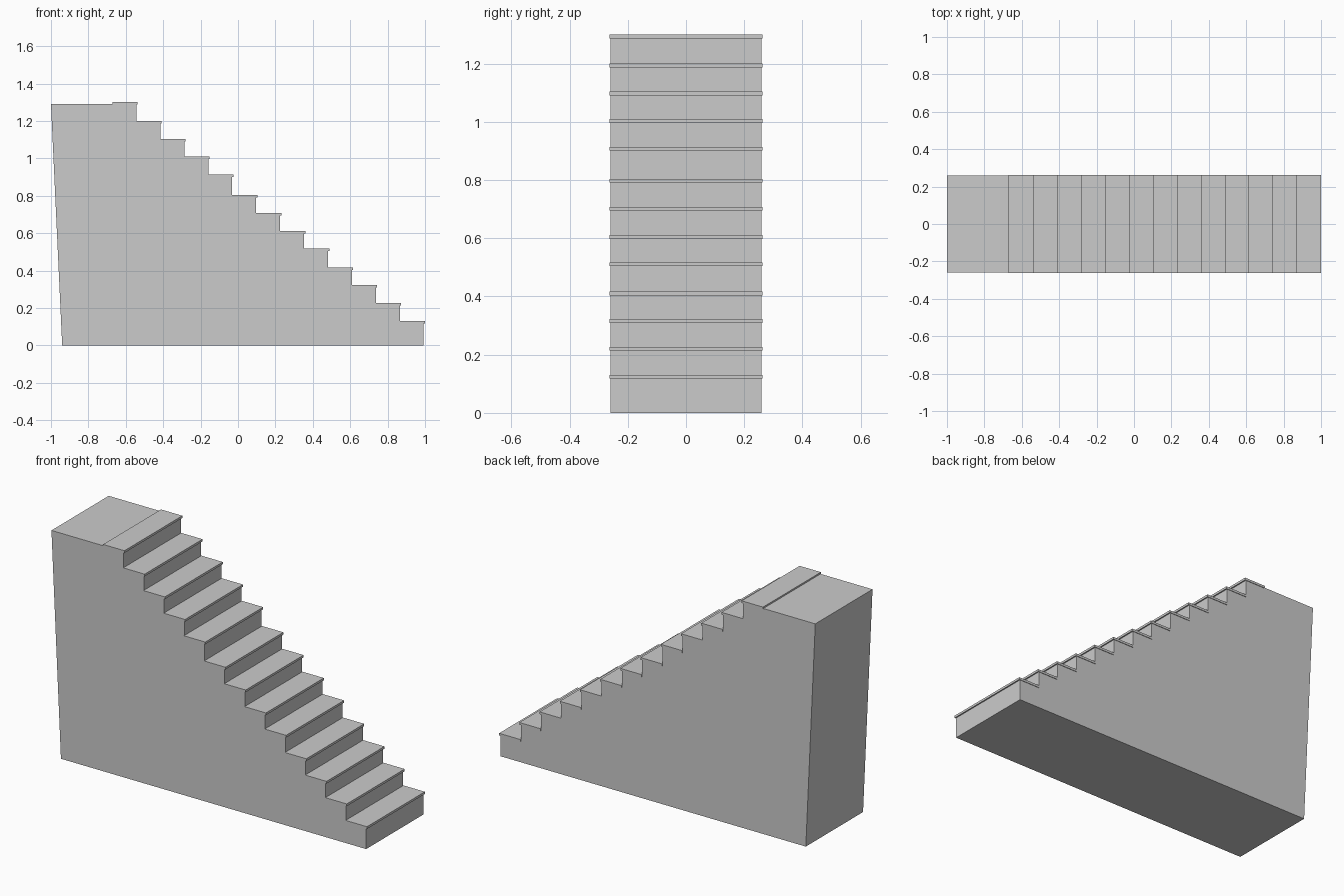
import bpy, bmesh

if "Cube" in bpy.data.objects:
    bpy.data.objects.remove(bpy.data.objects["Cube"])

PITCH, TREAD, THICK = 0.128, 0.135, 0.013
BODY_Y, TREAD_Y, NOSE = 0.259, 0.262, 0.007
TOPS = [0.131, 0.227, 0.322, 0.417, 0.517, 0.611, 0.708,
        0.804, 0.914, 1.009, 1.104, 1.2, 1.3]


def extrude_profile(name, points, half_width):
    """Extrude an x-z outline symmetrically along y."""
    bm = bmesh.new()
    face = bm.faces.new([bm.verts.new((x, -half_width, z)) for x, z in points])
    ext = bmesh.ops.extrude_face_region(bm, geom=[face])
    verts = [v for v in ext["geom"] if isinstance(v, bmesh.types.BMVert)]
    bmesh.ops.translate(bm, verts=verts, vec=(0, 2 * half_width, 0))
    bmesh.ops.recalc_face_normals(bm, faces=bm.faces)
    mesh = bpy.data.meshes.new(name)
    bm.to_mesh(mesh)
    bm.free()
    obj = bpy.data.objects.new(name, mesh)
    bpy.context.collection.objects.link(obj)
    return obj


# Solid stepped body with a slanted back
outline = [(-0.94, 0), (1 - NOSE, 0)]
for i, top in enumerate(TOPS):
    z = top - 0.009
    riser_x = 1 - i * PITCH - NOSE
    outline.append((riser_x, z))
    if i < len(TOPS) - 1:
        outline.append((riser_x - PITCH, z))
outline.append((-1, 1.291))
extrude_profile("stair_body", outline, BODY_Y)

# Thin overhanging treads
for i, top in enumerate(TOPS):
    x1 = 1 - i * PITCH
    x0 = x1 - TREAD
    extrude_profile(f"tread_{i + 1}", [(x0, top - THICK), (x1, top - THICK),
                                       (x1, top), (x0, top)], TREAD_Y)
